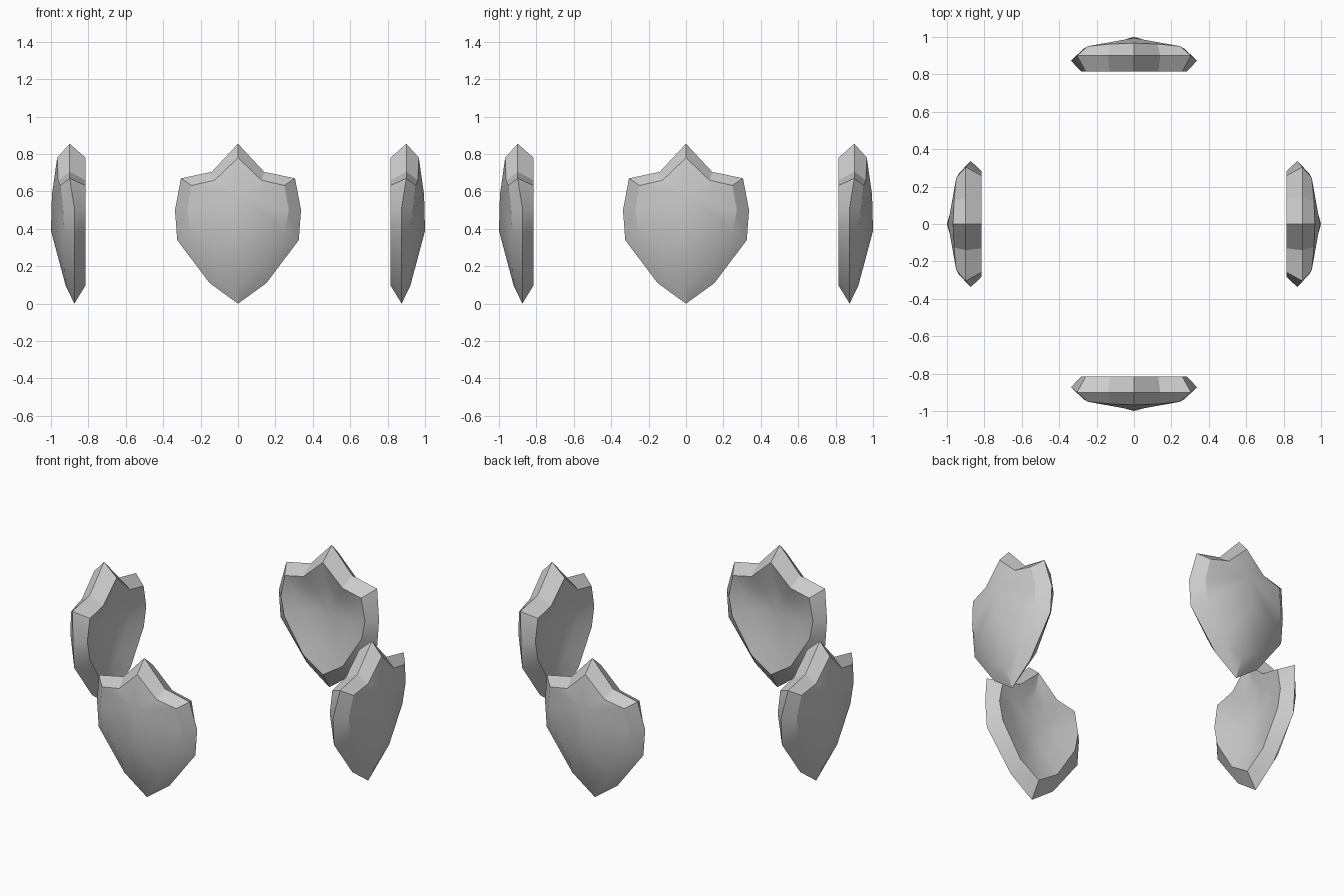
import bpy, bmesh, math

if "Cube" in bpy.data.objects:
    bpy.data.objects.remove(bpy.data.objects["Cube"])

# Half outlines (x, distance from centre, z), running from top peak to bottom tip
RIM = [(0, .90, .855), (.14, .90, .705), (.305, .90, .67), (.337, .873, .50),
       (.325, .873, .34), (.152, .875, .11), (0, .875, 0)]
FRONT = [(0, .967, .78), (.125, .962, .66), (.248, .95, .632), (.272, .935, .50),
         (.25, .93, .385), (.128, .927, .185), (0, .922, .098)]
BACK = [(x * 1.04, .815, z) for x, y, z in FRONT]
# Domed centre ridge of the front face: one point per outline point
RIDGE = [(0, .967, .78), (0, .995, .58), (0, .995, .58), (0, .995, .58),
         (0, 1.0, .39), (0, 1.0, .39), (0, .922, .098)]


def hollow(t, y):
    """Shrink the back outline toward the bowl centre."""
    return [(x * t, y, .46 + (z - .46) * t) for x, _, z in BACK]


LOOPS = [RIDGE, FRONT, RIM, BACK, hollow(.6, .85), hollow(.3, .865)]
CENTRE = (0, .87, .46)


def face(bm, pts):
    unique = list(dict.fromkeys(pts))
    if len(unique) > 2:
        bm.faces.new([bm.verts.new(p) for p in unique])


def shield_plate(name, angle):
    bm = bmesh.new()
    for side in (1, -1):
        def m(p):
            return (p[0] * side, -p[1], p[2])
        for a, b in zip(LOOPS, LOOPS[1:]):
            for i in range(6):
                face(bm, [m(a[i]), m(a[i + 1]), m(b[i + 1]), m(b[i])])
        last = LOOPS[-1]
        for i in range(6):
            face(bm, [m(last[i]), m(last[i + 1]), m(CENTRE)])
    bmesh.ops.remove_doubles(bm, verts=bm.verts, dist=.0005)
    bmesh.ops.recalc_face_normals(bm, faces=bm.faces)
    me = bpy.data.meshes.new(name)
    bm.to_mesh(me)
    bm.free()
    ob = bpy.data.objects.new(name, me)
    bpy.context.collection.objects.link(ob)
    ob.rotation_euler.z = angle
    bpy.ops.object.select_all(action='DESELECT')
    ob.select_set(True)
    bpy.context.view_layer.objects.active = ob
    bpy.ops.object.shade_smooth_by_angle(angle=math.radians(25))


# Four identical shields facing outward
for k, side_name in enumerate(("front", "right", "back", "left")):
    shield_plate("shield_" + side_name, k * math.pi / 2)
